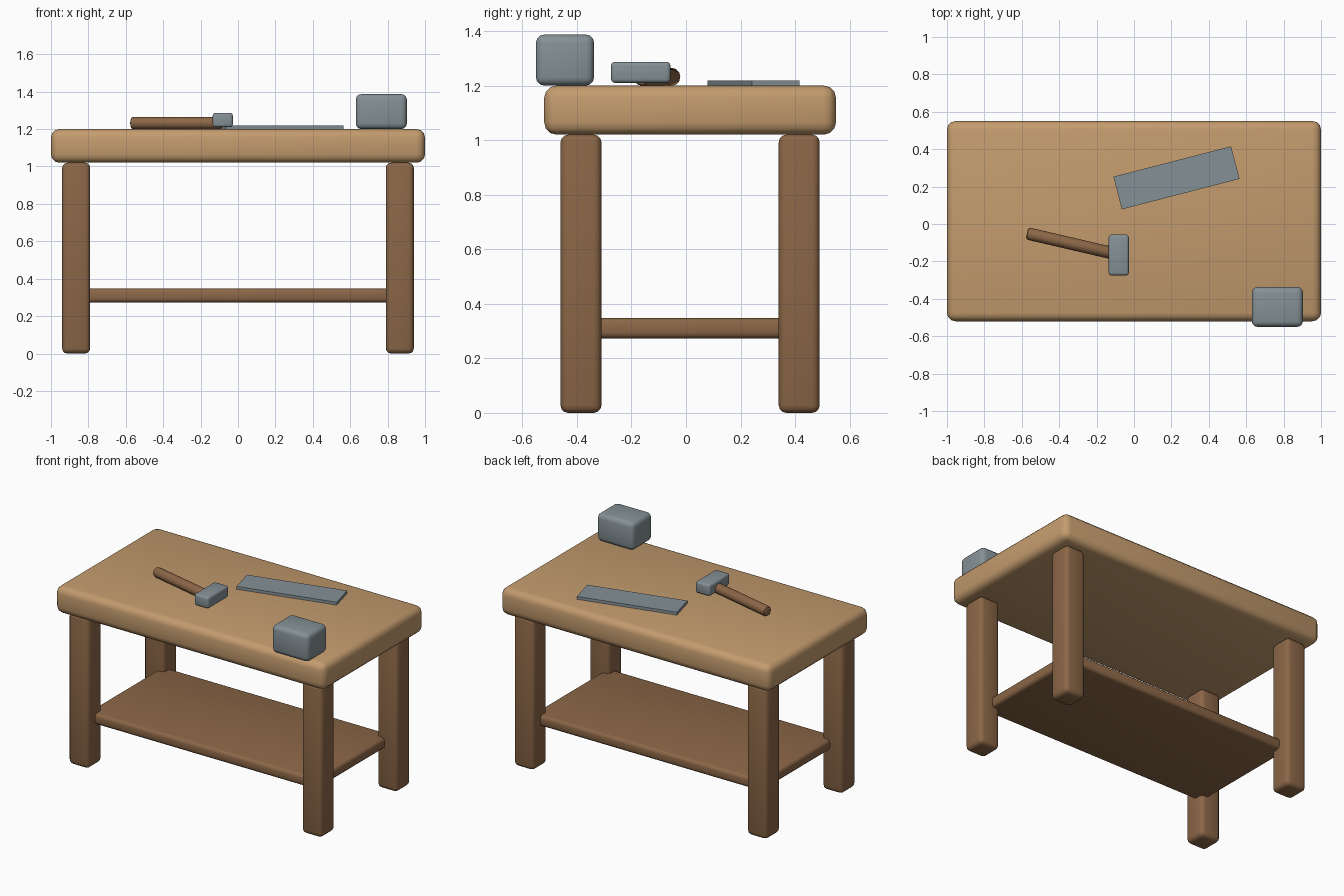
import bpy, math
from mathutils import Vector

if "Cube" in bpy.data.objects:
    bpy.data.objects.remove(bpy.data.objects["Cube"])


def material(name, rgb):
    m = bpy.data.materials.new(name)
    m.diffuse_color = (*rgb, 1)
    m.use_nodes = True
    m.node_tree.nodes["Principled BSDF"].inputs["Base Color"].default_value = m.diffuse_color
    return m


LIGHT = material("light wood", (0.55, 0.33, 0.155))
DARK = material("dark wood", (0.26, 0.135, 0.063))
METAL = material("grey metal", (0.235, 0.285, 0.305))


def finish(ob, name, mat, bevel, segments=3):
    ob.name = name
    ob.data.materials.append(mat)
    bpy.ops.object.transform_apply(location=False, rotation=False, scale=True)
    if bevel:
        b = ob.modifiers.new("bevel", 'BEVEL')
        b.width = bevel
        b.segments = segments
        b.limit_method = 'ANGLE'
        b.angle_limit = math.radians(50)
        bpy.ops.object.modifier_apply(modifier=b.name)
    bpy.ops.object.shade_smooth_by_angle(angle=math.radians(35))
    return ob


def box(name, lo, hi, mat, bevel=0, turn=0):
    lo, hi = Vector(lo), Vector(hi)
    bpy.ops.mesh.primitive_cube_add(size=1, location=(lo + hi) / 2,
                                    rotation=(0, 0, math.radians(turn)))
    ob = bpy.context.object
    ob.scale = hi - lo
    return finish(ob, name, mat, bevel)


# Bench: top, four legs and the lower shelf, centred slightly behind the origin
CY = 0.015
box("table_top", (-1, CY - 0.535, 1.02), (1, CY + 0.535, 1.2), LIGHT, 0.045)
for sx, side in ((-1, "left"), (1, "right")):
    for sy, end in ((-1, "front"), (1, "back")):
        x, y = sx * 0.865, CY + sy * 0.4
        box(f"{end}_{side}_leg", (x - 0.075, y - 0.075, 0),
            (x + 0.075, y + 0.075, 1.02), DARK, 0.028)
box("lower_shelf", (-0.85, CY - 0.4, 0.273), (0.85, CY + 0.4, 0.347), DARK, 0.022)

# Vise block overhanging the front edge
box("vise_block", (0.63, -0.55, 1.2), (0.903, -0.337, 1.387), METAL, 0.03)

# Flat saw blade, turned on the top
box("saw_blade", (-0.098, 0.157, 1.198), (0.552, 0.337, 1.219), METAL, 0, 14.5)

# Hammer: metal head and a round handle lying on the top
box("hammer_head", (-0.135, -0.275, 1.21), (-0.028, -0.057, 1.287), METAL, 0.014)
a, b = Vector((-0.572, -0.05, 1.232)), Vector((-0.085, -0.163, 1.232))
d = b - a
bpy.ops.mesh.primitive_cylinder_add(vertices=12, radius=0.033, depth=d.length,
                                    location=(a + b) / 2,
                                    rotation=d.to_track_quat('Z', 'Y').to_euler())
finish(bpy.context.object, "hammer_handle", DARK, 0.013, 2)
